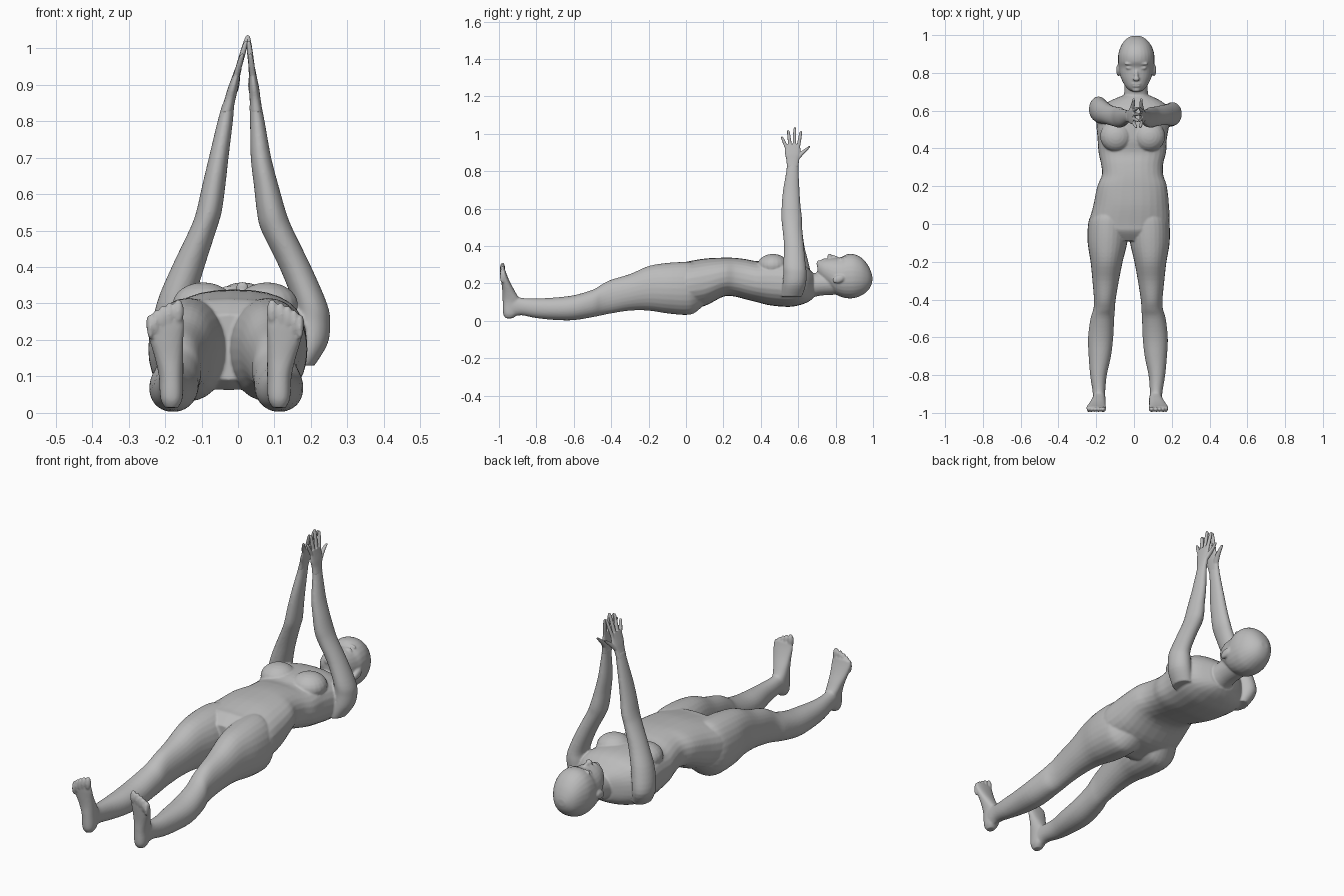
import bpy, bmesh, math
from mathutils import Matrix, Vector

skin = bpy.data.materials.new("grey_skin")
skin.diffuse_color = (0.5, 0.5, 0.5, 1)


def spline(rows, n=4):
    """Catmull-Rom interpolation of every column of the section rows."""
    out = []
    for i in range(len(rows) - 1):
        p0, p1, p2, p3 = (rows[min(max(i + k, 0), len(rows) - 1)] for k in (-1, 0, 1, 2))
        for s in range(n):
            t = s / n
            out.append([0.5 * (2 * b + (c - a) * t + (2 * a - 5 * b + 4 * c - d) * t * t
                               + (3 * b - a - 3 * c + d) * t ** 3)
                        for a, b, c, d in zip(p0, p1, p2, p3)])
    return out + [rows[-1]]


def loft(bm, rows, axis, power=2.0, seg=28):
    """Rows are (position on axis, u min, u max, v min, v max)."""
    rings = []
    for p, u0, u1, v0, v1 in spline(rows):
        ring = []
        for k in range(seg):
            a = 2 * math.pi * k / seg
            c, s = math.cos(a), math.sin(a)
            u = (u0 + u1) / 2 + (u1 - u0) / 2 * math.copysign(abs(c) ** (2 / power), c)
            v = (v0 + v1) / 2 + (v1 - v0) / 2 * math.copysign(abs(s) ** (2 / power), s)
            ring.append(bm.verts.new((u, p, v) if axis == 'y' else (u, v, p)))
        rings.append(ring)
    faces = [bm.faces.new(rings[0]), bm.faces.new(rings[-1][::-1])]
    for r, q in zip(rings, rings[1:]):
        for k in range(seg):
            j = (k + 1) % seg
            faces.append(bm.faces.new((r[k], q[k], q[j], r[j])))
    bmesh.ops.recalc_face_normals(bm, faces=faces)


def blob(bm, centre, radii, tilt=0.0):
    m = (Matrix.Translation(centre) @ Matrix.Rotation(tilt, 4, 'X')
         @ Matrix.Diagonal(Vector(radii)).to_4x4())
    bmesh.ops.create_uvsphere(bm, u_segments=20, v_segments=12, radius=1, matrix=m)


def finish(bm, name, voxel, smooth):
    """Fuse the overlapping volumes into one smooth skin."""
    me = bpy.data.meshes.new(name)
    bm.to_mesh(me)
    bm.free()
    ob = bpy.data.objects.new(name, me)
    bpy.context.collection.objects.link(ob)
    bpy.context.view_layer.objects.active = ob
    ob.select_set(True)
    r = ob.modifiers.new("fuse", 'REMESH')
    r.mode, r.voxel_size, r.use_smooth_shade = 'VOXEL', voxel, True
    s = ob.modifiers.new("soften", 'SMOOTH')
    s.factor, s.iterations = 0.5, smooth
    for m in ("fuse", "soften"):
        bpy.ops.object.modifier_apply(modifier=m)
    ob.data.materials.clear()
    ob.data.materials.append(skin)
    ob.data.shade_smooth()
    ob.select_set(False)


body = bmesh.new()

# Torso, from crotch to neck base
loft(body, [(-.09, -.13, .08, .09, .27), (-.04, -.21, .16, .065, .308), (0, -.238, .188, .065, .316),
            (.1, -.215, .185, .08, .333), (.2, -.194, .174, .13, .338), (.26, -.17, .155, .13, .337),
            (.32, -.175, .155, .115, .33), (.38, -.188, .17, .1, .32), (.45, -.193, .174, .083, .332),
            (.55, -.2, .19, .075, .33), (.61, -.185, .185, .085, .315), (.65, -.13, .145, .1, .285),
            (.68, -.06, .085, .12, .255)], 'y', 2.4)
for x in (-.095, .08):
    blob(body, (x, .465, .296), (.085, .083, .062))      # breasts

# Neck and head
loft(body, [(.6, -.075, .1, .1, .27), (.66, -.058, .08, .12, .255), (.72, -.05, .072, .135, .26),
            (.8, -.05, .072, .14, .27)], 'y')
loft(body, [(.702, -.012, .036, .262, .3), (.712, -.03, .053, .232, .318), (.735, -.05, .072, .205, .328),
            (.77, -.068, .09, .17, .335), (.8, -.077, .099, .142, .338), (.83, -.081, .104, .128, .341),
            (.86, -.084, .108, .121, .356), (.9, -.083, .107, .122, .356), (.94, -.07, .094, .137, .336),
            (.97, -.051, .073, .159, .302), (.988, -.028, .05, .185, .267), (.996, -.008, .03, .21, .24)],
     'y', 2.15)
blob(body, (.012, .79, .337), (.011, .036, .014), -.3)   # nose bridge
blob(body, (.012, .768, .345), (.018, .012, .015))       # nose tip
blob(body, (.012, .742, .326), (.026, .006, .009))       # upper lip
blob(body, (.012, .73, .324), (.023, .006, .009))        # lower lip
blob(body, (.012, .711, .305), (.023, .013, .02))        # chin
for s in (-1, 1):
    blob(body, (.012 + s * .036, .826, .327), (.019, .009, .013))       # eyes
    blob(body, (.012 + s * .036, .848, .337), (.028, .007, .012))       # brows
    blob(body, (.012 + s * .094, .815, .223), (.012, .034, .021), .35)  # ears

# Legs and feet: the right side mirrors the left, a little shifted
leg = [(.11, -.18, -.04, .1, .28), (.05, -.225, -.03, .045, .308), (0, -.243, -.029, .032, .315),
       (-.1, -.245, -.036, .04, .31), (-.2, -.23, -.06, .055, .293), (-.3, -.22, -.08, .055, .25),
       (-.4, -.212, -.097, .04, .22), (-.45, -.215, -.101, .03, .195), (-.5, -.23, -.105, .02, .166),
       (-.6, -.243, -.11, .004, .137), (-.7, -.24, -.122, .005, .125), (-.8, -.232, -.144, .015, .12),
       (-.88, -.22, -.152, .03, .123), (-.93, -.215, -.153, .022, .14), (-.96, -.207, -.158, .03, .12)]
foot = [(.014, -.2, -.165, -.965, -.925), (.04, -.213, -.152, -.978, -.9), (.1, -.217, -.15, -.98, -.885),
        (.15, -.228, -.15, -.981, -.91), (.2, -.243, -.15, -.986, -.937), (.24, -.252, -.148, -.99, -.955),
        (.268, -.249, -.151, -.99, -.965)]
toes = [(-.164, .312, .0155), (-.188, .305, .011), (-.207, .296, .0105), (-.225, .284, .01), (-.24, .27, .01)]


def mirrored(rows, at=None):
    out = []
    for p, a, b, c, d in rows:
        shift = -.055 - .015 * max(0, -(p if at is None else at))
        out.append((p, shift - b, shift - a, c, d))
    return out


loft(body, leg, 'y', 2.1)
loft(body, mirrored(leg), 'y', 2.1)
loft(body, foot, 'z', 2.3)
loft(body, mirrored(foot, -1), 'z', 2.3)
for x, top, r in toes:
    for tx in (x, -.07 - x):
        blob(body, (tx, -.981, top - .034), (r, .0145, .034))

# Raised arms: (z, x centre, x half, y centre, y half)
arms = {
    "left": [(.13, -.165, .04, .59, .055), (.2, -.188, .05, .608, .067), (.3, -.172, .051, .595, .063),
             (.4, -.137, .045, .58, .053), (.5, -.097, .037, .568, .053), (.55, -.08, .035, .565, .055),
             (.62, -.067, .032, .562, .05), (.7, -.053, .027, .563, .044), (.8, -.035, .021, .569, .033),
             (.85, -.026, .016, .571, .031)],
    "right": [(.13, .165, .045, .565, .055), (.19, .194, .052, .578, .062), (.25, .203, .05, .583, .062),
              (.3, .198, .046, .58, .06), (.4, .157, .044, .577, .053), (.5, .108, .044, .568, .053),
              (.55, .092, .04, .565, .055), (.62, .078, .034, .562, .05), (.7, .063, .028, .563, .044),
              (.8, .053, .02, .569, .033), (.85, .047, .016, .571, .031)]}


def spans(rows):
    return [(z, x - hx, x + hx, y - hy, y + hy) for z, x, hx, y, hy in rows]


for rows in arms.values():
    loft(body, spans(rows), 'z')
finish(body, "body", .005, 4)

# Hands pressed together, with four fingers and a thumb each
fingers = [(.54, .512, .985), (.559, .546, 1.02), (.579, .582, 1.036), (.599, .615, 1.015)]
for side, x_wrist, x_mid in (("left", -.03, -.006), ("right", .05, .041)):
    def hx(z, x_wrist=x_wrist, x_mid=x_mid):
        """Centre of the hand at a height, leaning to the meeting point."""
        if z < .92:
            return x_wrist + (x_mid - x_wrist) * (z - .83) / .09
        return x_mid + (.027 - x_mid) * (z - .92) / .116
    hand = bmesh.new()
    loft(hand, spans([(.825, hx(.825), .017, .57, .031), (.86, hx(.86), .015, .571, .034),
                      (.89, hx(.89), .014, .571, .041), (.92, hx(.92), .011, .57, .042),
                      (.945, hx(.945), .009, .568, .039)]), 'z', 2.3)
    for y0, y1, tip in fingers:
        loft(hand, spans([(z, hx(z), r, y0 + (y1 - y0) * t, r * 1.1) for z, t, r in (
            (.92, 0, .0085), (.92 + (tip - .92) * .5, .5, .0085),
            (.92 + (tip - .92) * .9, .9, .0065), (tip, 1, .003))]), 'z', seg=12)
    inner = .004 if side == "left" else -.004
    loft(hand, spans([(.86, hx(.86), .012, .585, .018), (.89, hx(.89) + inner, .012, .612, .016),
                      (.915, hx(.915) + inner, .009, .64, .012), (.934, hx(.934), .006, .661, .006)]),
         'z', seg=12)
    finish(hand, side + "_hand", .0025, 2)
